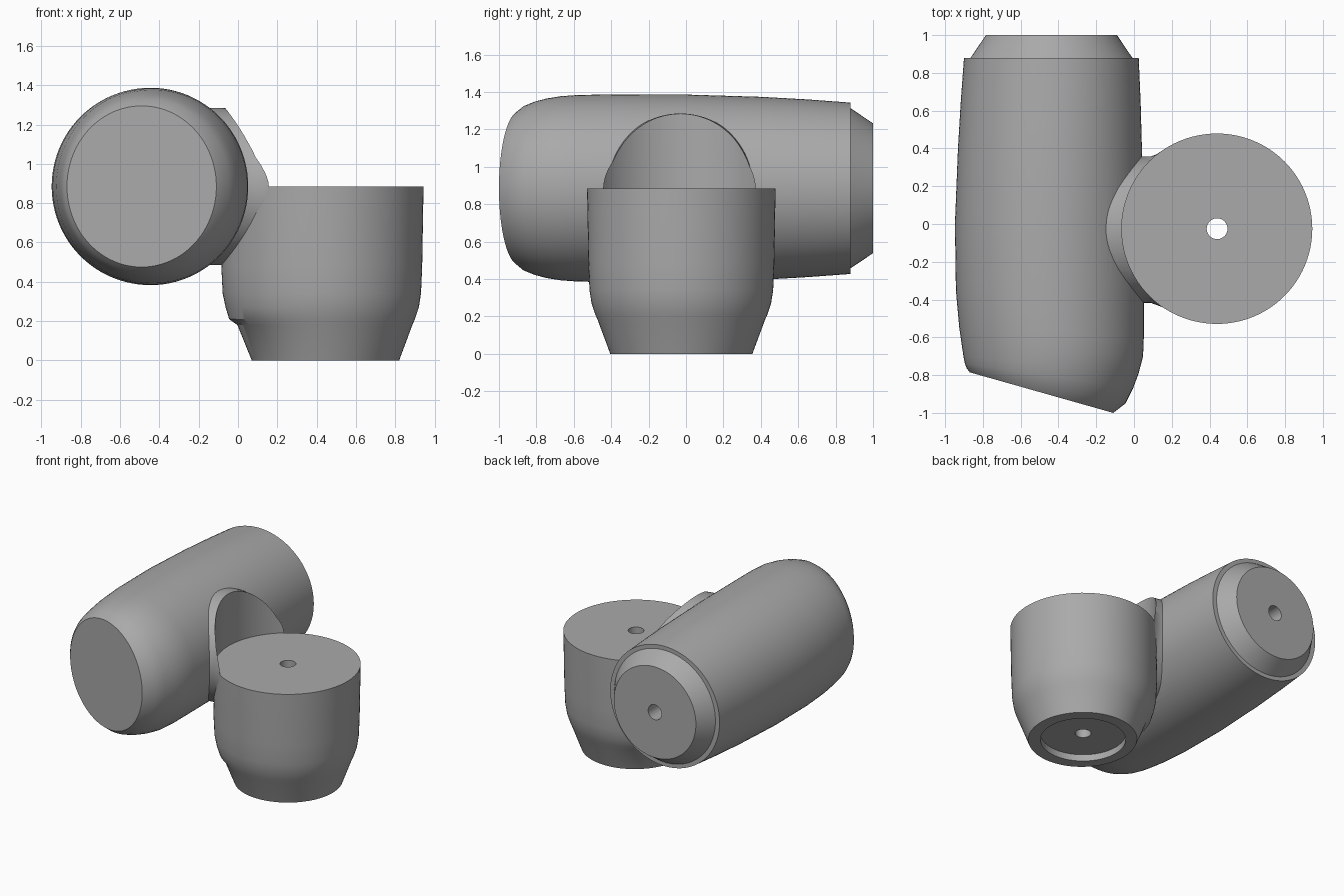
import bpy, bmesh, math
from mathutils import Vector

SEG = 96
MID = 0.885            # height of the horizontal axis
CUP = (0.44, -0.025)   # centre of the upright housing

cube = bpy.data.objects.get("Cube")
if cube:
    bpy.data.objects.remove(cube)

grey = bpy.data.materials.new("plain grey")
grey.use_nodes = True
grey.diffuse_color = (0.4, 0.4, 0.4, 1)
grey.node_tree.nodes["Principled BSDF"].inputs["Base Color"].default_value = (0.4, 0.4, 0.4, 1)


def loft(name, rings, loop=False):
    """Skin a list of point rings; cap the ends or close the list into a loop."""
    bm = bmesh.new()
    rows = [[bm.verts.new(p) for p in ring] for ring in rings]
    pairs = list(zip(rows, rows[1:]))
    if loop:
        pairs.append((rows[-1], rows[0]))
    else:
        bm.faces.new(rows[0])
        bm.faces.new(rows[-1])
    for a, b in pairs:
        for i in range(SEG):
            j = (i + 1) % SEG
            bm.faces.new((a[i], a[j], b[j], b[i]))
    bmesh.ops.recalc_face_normals(bm, faces=bm.faces)
    mesh = bpy.data.meshes.new(name)
    bm.to_mesh(mesh)
    bm.free()
    mesh.materials.append(grey)
    obj = bpy.data.objects.new(name, mesh)
    bpy.context.collection.objects.link(obj)
    return obj


def angles():
    return [(math.cos(t), math.sin(t)) for t in (2 * math.pi * i / SEG for i in range(SEG))]


def arm_ring(y_left, y_right, x_left, x_right, rz):
    """Ring around the y direction, which may slant from one side to the other."""
    return [Vector(((x_left + x_right) / 2 + (x_right - x_left) / 2 * c,
                    (y_left + y_right) / 2 + (y_right - y_left) / 2 * c,
                    MID + rz * s)) for c, s in angles()]


def round_arm_ring(y, r):
    return arm_ring(y, y, -0.437 - r, -0.437 + r, r)


def cup_ring(z, r, r_inner=None):
    """Ring around the z direction, optionally wider towards the arm."""
    return [Vector((CUP[0] + (r if c > 0 else r_inner or r) * c, CUP[1] + r * s, z))
            for c, s in angles()]


def boss_ring(x, r):
    return [Vector((x, -0.03 + r * c, MID + r * s)) for c, s in angles()]


def boolean(target, tool, operation):
    mod = target.modifiers.new(operation.lower(), "BOOLEAN")
    mod.operation = operation
    mod.solver = "EXACT"
    mod.object = tool
    bpy.context.view_layer.objects.active = target
    bpy.ops.object.modifier_apply(modifier=mod.name)
    bpy.data.objects.remove(tool)


# Horizontal arm: blind hole, chamfered back end, barrel, slanted rounded front
arm = loft("horizontal_arm", [
    round_arm_ring(0.7, 0.057),
    round_arm_ring(1.0, 0.057),
    round_arm_ring(1.0, 0.347),
    round_arm_ring(0.88, 0.428),
    arm_ring(0.88, 0.88, -0.9, 0.025, 0.458),
    arm_ring(0.65, 0.65, -0.917, 0.035, 0.475),
    arm_ring(0.4, 0.4, -0.932, 0.042, 0.489),
    arm_ring(0.0, 0.0, -0.948, 0.05, 0.501),
    arm_ring(-0.35, -0.4, -0.943, 0.052, 0.502),
    arm_ring(-0.55, -0.6, -0.925, 0.052, 0.499),
    arm_ring(-0.64, -0.7, -0.912, 0.048, 0.492),
    arm_ring(-0.7, -0.79, -0.903, 0.025, 0.48),
    arm_ring(-0.74, -0.87, -0.895, -0.005, 0.464),
    arm_ring(-0.765, -0.95, -0.885, -0.045, 0.442),
    arm_ring(-0.785, -1.0, -0.87, -0.11, 0.41),
])

# Round boss joining the arm to the housing, scooped out above the housing
boss = loft("joint_boss", [boss_ring(x, r) for x, r in (
    (-0.4, 0.4), (-0.08, 0.4), (0.05, 0.388), (0.09, 0.388), (0.15, 0.41), (0.24, 0.45))])
boolean(arm, boss, "UNION")
scoop = loft("scoop_cutter", [cup_ring(0.88, 0.505), cup_ring(2.0, 0.505)])
boolean(arm, scoop, "DIFFERENCE")

# Upright housing: recessed base, tapered wall, flat top and a through hole
housing = loft("upright_housing", [
    cup_ring(0.05, 0.055),
    cup_ring(0.05, 0.295),
    cup_ring(0, 0.295),
    cup_ring(0, 0.38, 0.37),
    cup_ring(0.18, 0.447, 0.443),
    cup_ring(0.21, 0.46, 0.485),
    cup_ring(0.27, 0.48, 0.503),
    cup_ring(0.34, 0.491, 0.518),
    cup_ring(0.48, 0.497, 0.525),
    cup_ring(MID, 0.504, 0.51),
    cup_ring(MID, 0.055),
], loop=True)

# Smooth shading with crisp edges
for obj in (arm, housing):
    bpy.ops.object.select_all(action="DESELECT")
    obj.select_set(True)
    bpy.context.view_layer.objects.active = obj
    bpy.ops.object.shade_smooth_by_angle(angle=math.radians(30))
